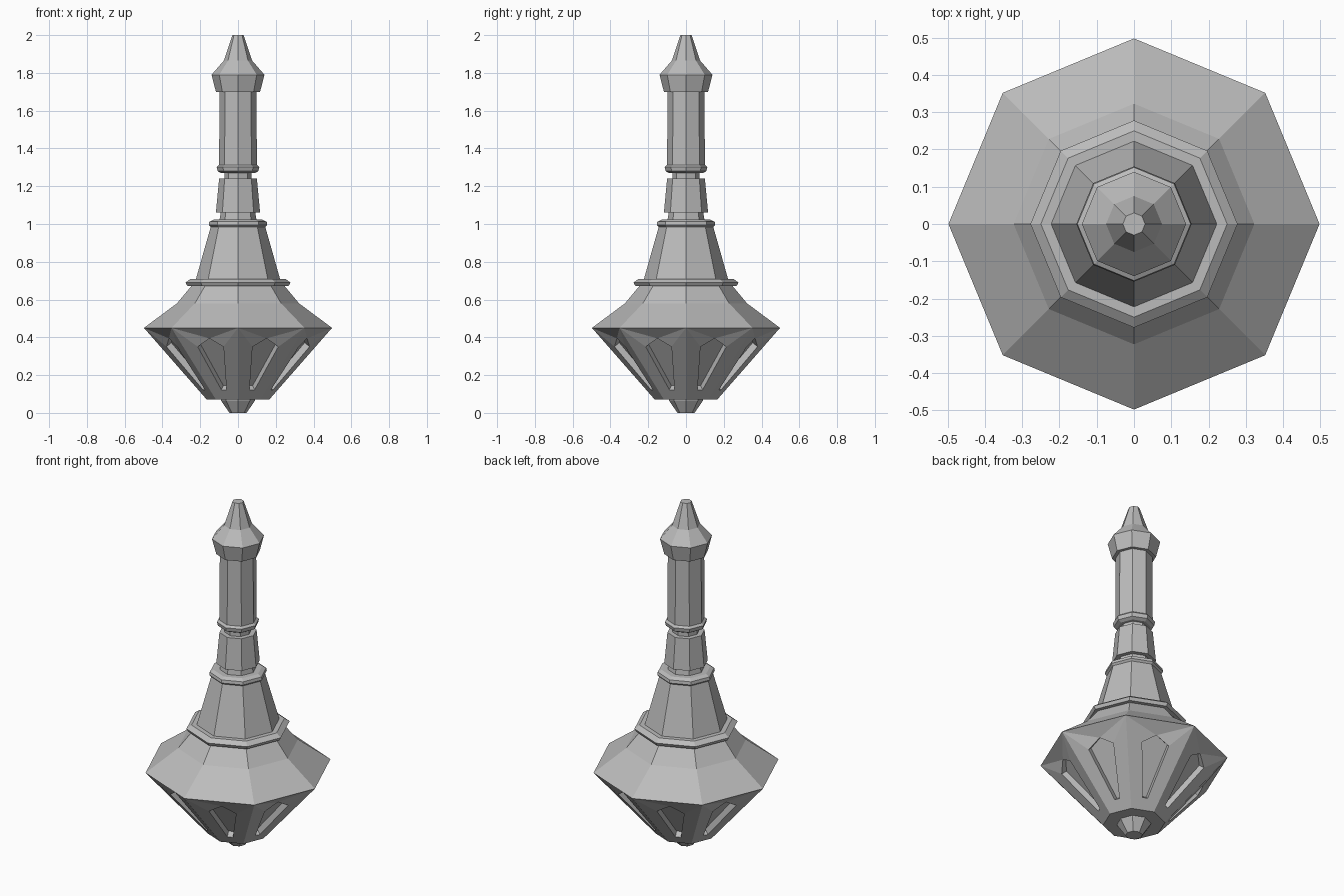
import bpy, bmesh
from math import cos, sin, pi
from mathutils import Vector

cube = bpy.data.objects.get("Cube")
if cube:
    bpy.data.objects.remove(cube)

SIDES = 8
stone = bpy.data.materials.new("grey stone")
stone.use_nodes = True
GREY = (0.5, 0.5, 0.5, 1)
stone.diffuse_color = GREY
stone.node_tree.nodes["Principled BSDF"].inputs["Base Color"].default_value = GREY


def finish(bm, name):
    bmesh.ops.remove_doubles(bm, verts=bm.verts, dist=0.0005)
    bmesh.ops.recalc_face_normals(bm, faces=bm.faces)
    mesh = bpy.data.meshes.new(name)
    bm.to_mesh(mesh)
    bm.free()
    mesh.materials.append(stone)
    obj = bpy.data.objects.new(name, mesh)
    bpy.context.collection.objects.link(obj)


def corner(i, r, z):
    a = 2 * pi * i / SIDES
    return Vector((r * cos(a), r * sin(a), z))


def turned(name, profile):
    """Closed eight-sided solid from (radius, height) pairs, bottom to top."""
    bm = bmesh.new()
    rings = [[bm.verts.new(corner(i, r, z)) for i in range(SIDES)] for r, z in profile]
    for low, high in zip(rings, rings[1:]):
        for i in range(SIDES):
            j = (i + 1) % SIDES
            bm.faces.new((low[i], low[j], high[j], high[i]))
    bm.faces.new(rings[0][::-1])
    bm.faces.new(rings[-1])
    finish(bm, name)


# Stacked tower parts
turned("bottom_stud", [(0.045, 0), (0.09, 0.065), (0.09, 0.09)])
turned("lower_collar", [(0.24, 0.67), (0.268, 0.672), (0.278, 0.69), (0.25, 0.71), (0.2, 0.71)])
turned("tapered_body", [(0.228, 0.69), (0.143, 0.99)])
turned("middle_collar", [(0.14, 0.98), (0.155, 0.995), (0.152, 1.012), (0.13, 1.023), (0.09, 1.023)])
turned("lower_neck", [(0.1, 1.01), (0.09, 1.07)])
turned("tapered_block", [(0.117, 1.06), (0.1, 1.24)])
turned("upper_neck", [(0.072, 1.23), (0.072, 1.29)])
turned("upper_collar", [(0.09, 1.27), (0.108, 1.28), (0.113, 1.302), (0.1, 1.313)])
turned("shaft", [(0.1, 1.3), (0.098, 1.71)])
turned("finial", [(0.117, 1.7), (0.14, 1.79), (0.075, 1.865), (0.03, 2.0)])

# Flared roof with the windowed bowl beneath it
RIM_R, RIM_Z, FOOT_R, FOOT_Z = 0.498, 0.45, 0.165, 0.07
bm = bmesh.new()


def add(*points):
    bm.faces.new([bm.verts.new(p) for p in points])


roof = [(RIM_R, RIM_Z), (0.323, 0.58), (0.24, 0.68)]
for i in range(SIDES):
    for (r0, z0), (r1, z1) in zip(roof, roof[1:]):
        add(corner(i, r0, z0), corner(i + 1, r0, z0), corner(i + 1, r1, z1), corner(i, r1, z1))

    c, d = corner(i, FOOT_R, FOOT_Z), corner(i + 1, FOOT_R, FOOT_Z)
    a, b = corner(i, RIM_R, RIM_Z), corner(i + 1, RIM_R, RIM_Z)
    normal = (d - c).cross(a - c).normalized()

    def on_panel(t, z, depth=0):
        f = (z - FOOT_Z) / (RIM_Z - FOOT_Z)
        return c.lerp(a, f).lerp(d.lerp(b, f), (t + 1) / 2) - normal * depth

    # Panel around the pointed window
    peak = on_panel(0, 0.385, 0.015)
    left, right = on_panel(-0.47, 0.35), on_panel(0.47, 0.35)
    low_l, low_r = on_panel(-0.18, 0.122), on_panel(0.18, 0.122)
    add(a, peak, b)
    add(a, left, peak)
    add(b, peak, right)
    add(a, c, low_l, left)
    add(b, right, low_r, d)
    add(c, d, low_r, low_l)

    # Recessed window
    rim = [low_l, low_r, right, peak, left]
    back = [p - normal * 0.035 for p in rim]
    back[3] += normal * 0.015
    add(*back)
    for k in range(len(rim)):
        n = (k + 1) % len(rim)
        add(rim[k], rim[n], back[n], back[k])

add(*[corner(i, FOOT_R, FOOT_Z) for i in range(SIDES)])
add(*[corner(i, *roof[-1]) for i in range(SIDES)])
finish(bm, "roof_and_windowed_bowl")
